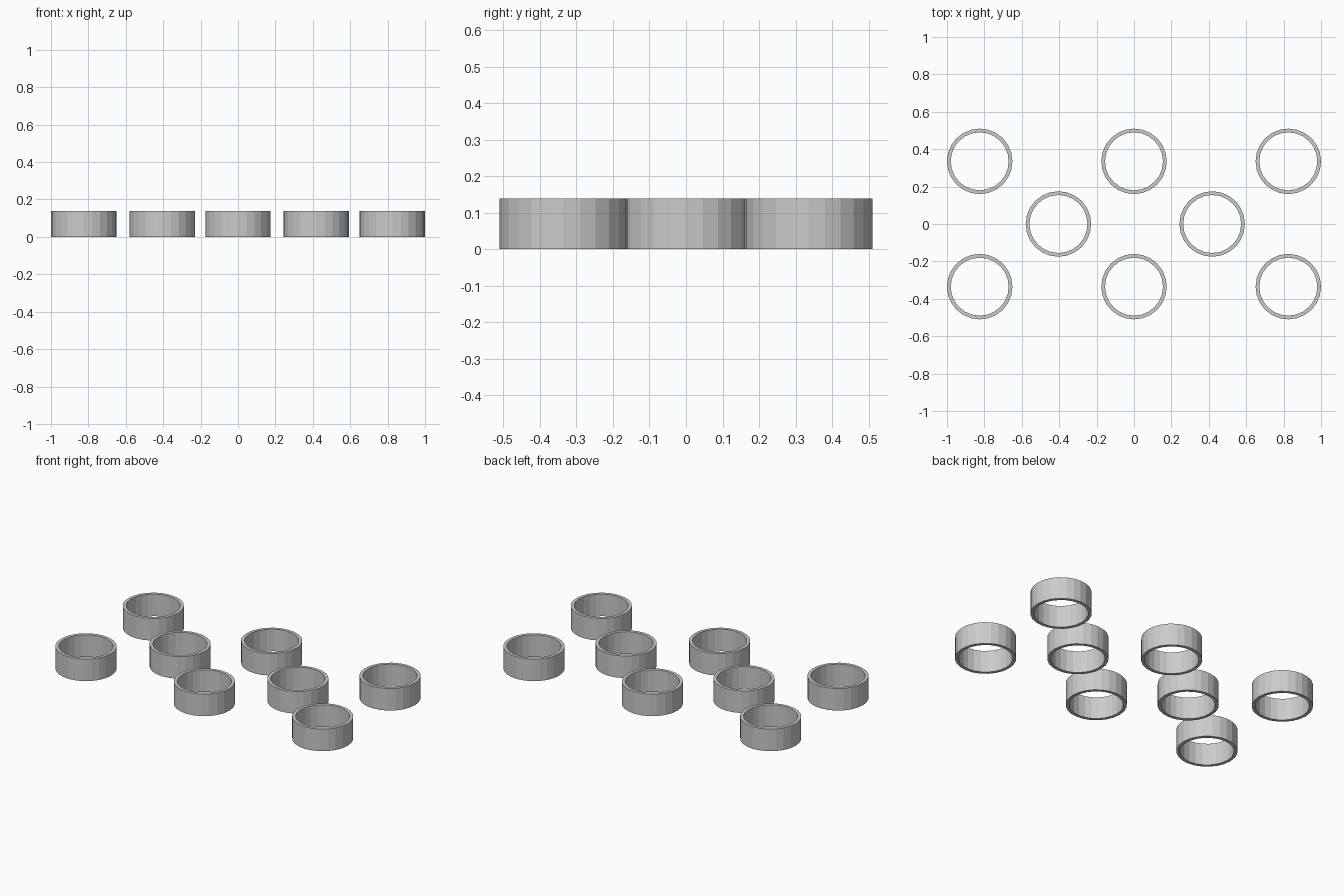
import bpy, bmesh, math

if "Cube" in bpy.data.objects:
    bpy.data.objects.remove(bpy.data.objects["Cube"])

SIDES, R_OUT, R_IN, H = 24, 0.175, 0.155, 0.139

# One open ring: square wall profile swept around z
def ring(name, x, y):
    bm = bmesh.new()
    profile = [(R_OUT, 0), (R_OUT, H), (R_IN, H), (R_IN, 0)]
    loops = []
    for i in range(SIDES):
        a = 2 * math.pi * i / SIDES
        loops.append([bm.verts.new((r * math.cos(a), r * math.sin(a), z)) for r, z in profile])
    for i in range(SIDES):
        a, b = loops[i], loops[(i + 1) % SIDES]
        for k in range(4):
            n = (k + 1) % 4
            bm.faces.new((a[k], b[k], b[n], a[n]))
    bmesh.ops.recalc_face_normals(bm, faces=bm.faces)
    me = bpy.data.meshes.new(name)
    bm.to_mesh(me)
    bm.free()
    ob = bpy.data.objects.new(name, me)
    ob.location = (x, y, 0)
    bpy.context.collection.objects.link(ob)

# Front and back rows of three
for row, y in (("front", -0.335), ("back", 0.335)):
    for side, x in (("left", -0.825), ("middle", 0), ("right", 0.825)):
        ring(f"{row}_{side}_ring", x, y)

# Staggered centre row of two
ring("centre_left_ring", -0.404, 0)
ring("centre_right_ring", 0.418, 0)
